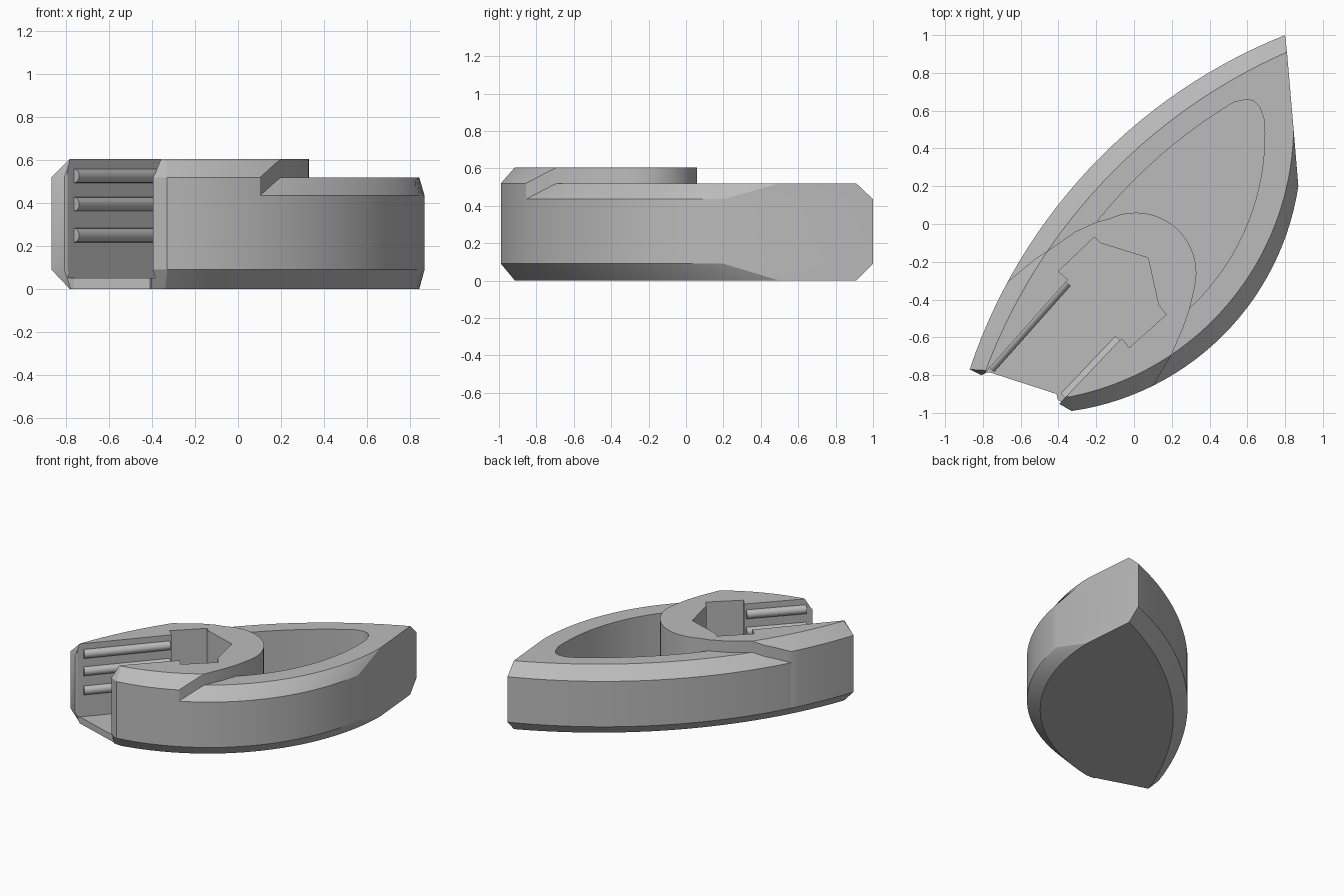
import bpy, bmesh, math
from mathutils import Vector

cube = bpy.data.objects.get("Cube")
if cube:
    bpy.data.objects.remove(cube)

grey = bpy.data.materials.new("plain grey")
grey.use_nodes = True
colour = (0.5, 0.5, 0.5, 1)
grey.diffuse_color = colour
grey.node_tree.nodes["Principled BSDF"].inputs["Base Color"].default_value = colour


def arc(a, b, rise, n=28):
    """Points of a circular arc from a to b bulging to the right by rise."""
    a, b = Vector(a), Vector(b)
    d = b - a
    half = d.length / 2
    right = Vector((d.y, -d.x)).normalized()
    r = (half * half + rise * rise) / (2 * rise)
    centre = (a + b) / 2 - right * (r - rise)
    sweep = math.asin(half / r)
    along = d.normalized()
    return [tuple(centre + r * (along * math.sin(t) + right * math.cos(t)))
            for t in (sweep * (2 * i / n - 1) for i in range(n + 1))]


def loft(name, layers, helper=False):
    """Solid from matching outlines, each given as (height, points)."""
    bm = bmesh.new()
    rings = [[bm.verts.new((x, y, z)) for x, y in pts] for z, pts in layers]
    bm.faces.new(rings[0][::-1])
    bm.faces.new(rings[-1])
    for low, high in zip(rings, rings[1:]):
        for i in range(len(low)):
            j = (i + 1) % len(low)
            bm.faces.new((low[i], low[j], high[j], high[i]))
    bmesh.ops.recalc_face_normals(bm, faces=bm.faces)
    return finish(name, bm, helper)


def finish(name, bm, helper=False):
    mesh = bpy.data.meshes.new(name)
    bm.to_mesh(mesh)
    bm.free()
    obj = bpy.data.objects.new(name, mesh)
    bpy.context.collection.objects.link(obj)
    mesh.materials.append(grey)
    obj.hide_render = helper
    return obj


def cut(obj, tool, operation="DIFFERENCE"):
    mod = obj.modifiers.new("cut", "BOOLEAN")
    mod.operation, mod.solver, mod.object = operation, "EXACT", tool
    bpy.context.view_layer.objects.active = obj
    bpy.ops.object.modifier_apply(modifier=mod.name)


# Leaf-shaped hull: widest outline and the smaller outline inside the chamfer
outer = (arc((-0.33, -0.99), (0.87, 0.2), 0.28) + arc((0.80, 1.0), (-0.87, -0.77), 0.269)
         + [(-0.81, -0.80), (-0.765, -0.785), (-0.41, -0.90), (-0.40, -0.95)])
inner = (arc((-0.34, -0.915), (0.845, 0.5), 0.327) + arc((0.81, 0.91), (-0.785, -0.775), 0.235)
         + [(-0.78, -0.785), (-0.765, -0.785), (-0.41, -0.90), (-0.405, -0.91)])


def hull(name, top):
    return loft(name, [(0, inner), (0.09, outer), (top - 0.085, outer), (top, inner)])


rear = hull("rear_body", 0.52)
front = hull("raised_front_body", 0.605)

# Region of the raised front: round nose flaring out to both sides
nose = [(0.01 + 0.32 * math.cos(math.radians(a)), -0.26 + 0.32 * math.sin(math.radians(a)))
        for a in range(-15, 116, 5)]
region = ([(0.0, -1.2), (0.05, -0.95), (0.1, -0.86), (0.2, -0.69), (0.26, -0.55), (0.295, -0.45)]
          + nose + [(-0.2, 0.01), (-0.31, -0.04), (-0.41, -0.11), (-0.53, -0.19), (-0.65, -0.29),
                    (-0.8, -0.42), (-1.2, -0.6), (-1.2, -1.2)])
region_tool = loft("region_tool", [(-0.2, region), (0.9, region)], True)

# Curved recess in the rear body behind the nose
recess = (arc((0.30, -0.44), (0.69, 0.55), 0.118, 16)
          + [(0.665, 0.62), (0.635, 0.65), (0.60, 0.66)]
          + arc((0.53, 0.645), (-0.19, 0.02), 0.042, 12) + [(-0.1, -0.2), (0.1, -0.4)])
recess_tool = loft("recess_tool", [(0.05, recess), (0.9, recess)], True)

# Socket with an open slot to the front
socket = [(-0.47, -1.03), (-0.065, -0.605), (-0.025, -0.655), (0.17, -0.48), (0.13, -0.43),
          (0.075, -0.18), (-0.18, -0.10), (-0.21, -0.07), (-0.40, -0.25), (-0.35, -0.295),
          (-0.87, -0.88)]
socket_tool = loft("socket_tool", [(0.05, socket), (0.9, socket)], True)

cut(rear, recess_tool)
cut(rear, region_tool)
cut(front, region_tool, "INTERSECT")
cut(front, socket_tool)


# Three round ribs along each wall of the slot
def rib(name, a, b, z):
    a, b = Vector((*a, z)), Vector((*b, z))
    bm = bmesh.new()
    bmesh.ops.create_cone(bm, cap_ends=True, segments=16, radius1=0.033, radius2=0.033,
                          depth=(b - a).length)
    turn = (b - a).to_track_quat("Z", "Y").to_matrix().to_4x4()
    bmesh.ops.transform(bm, matrix=turn, verts=bm.verts)
    bmesh.ops.translate(bm, vec=(a + b) / 2, verts=bm.verts)
    return finish(name, bm)


parts = [rear, front]
for label, z in (("lower", 0.25), ("middle", 0.395), ("upper", 0.527)):
    parts.append(rib(label + "_right_rib", (-0.765, -0.762), (-0.36, -0.306), z))
    parts.append(rib(label + "_left_rib", (-0.365, -0.92), (-0.075, -0.615), z))

for tool in (region_tool, recess_tool, socket_tool):
    bpy.data.objects.remove(tool)

bpy.ops.object.select_all(action="DESELECT")
for obj in parts:
    obj.select_set(True)
bpy.context.view_layer.objects.active = rear
bpy.ops.object.shade_smooth_by_angle(angle=math.radians(25))
